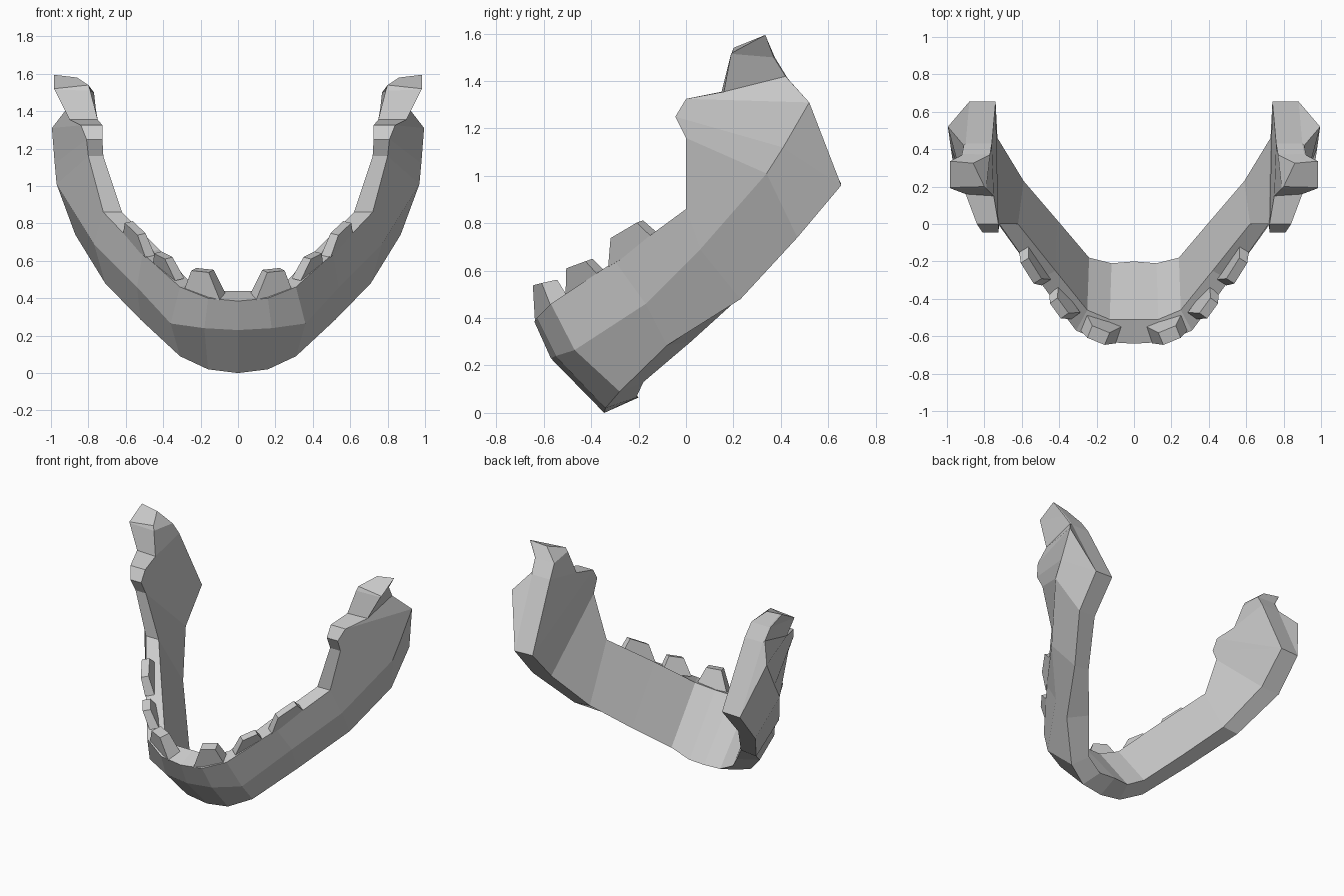
import bpy, bmesh
from math import cos, sin, radians
from mathutils import Vector

if "Cube" in bpy.data.objects:
    bpy.data.objects.remove(bpy.data.objects["Cube"])


def make_object(name, bm, mirror_merge=False):
    bmesh.ops.remove_doubles(bm, verts=bm.verts, dist=0.0005)
    bmesh.ops.recalc_face_normals(bm, faces=bm.faces)
    mesh = bpy.data.meshes.new(name)
    bm.to_mesh(mesh)
    bm.free()
    ob = bpy.data.objects.new(name, mesh)
    bpy.context.collection.objects.link(ob)
    mod = ob.modifiers.new("mirror", 'MIRROR')
    mod.use_mirror_merge = mirror_merge
    return ob


def loft(bm, rings, cap_start, cap_end):
    rows = [[bm.verts.new(p) for p in r] for r in rings]
    n = len(rows[0])
    for a, b in zip(rows, rows[1:]):
        for i in range(n):
            j = (i + 1) % n
            bm.faces.new((a[i], a[j], b[j], b[i]))
    if cap_start:
        bm.faces.new(rows[0])
    if cap_end:
        bm.faces.new(rows[-1])


# Each section: outer top, outer ridge, outer bottom, inner bottom, inner top
# Curved tooth-bearing body, from the chin backwards
body = [
    [(0, -.64, .385), (0, -.57, .23), (0, -.345, .0), (0, -.2, .065), (0, -.51, .44)],
    [(.16, -.63, .40), (.18, -.55, .24), (.16, -.34, .02), (.12, -.21, .065), (.13, -.51, .44)],
    [(.31, -.57, .46), (.36, -.47, .265), (.31, -.28, .09), (.24, -.18, .13), (.25, -.46, .48)],
    [(.51, -.30, .64), (.54, -.17, .46), (.52, -.08, .285), (.41, .02, .30), (.42, -.25, .66)],
    [(.72, 0, .86), (.77, .06, .69), (.71, .23, .48), (.59, .23, .49), (.62, 0, .86)],
]
# Rising branch, front knob, notch and hinge head
ramus = [
    [(.80, 0, 1.16), (.97, .34, 1.01), (.87, .47, .74), (.73, .46, .75), (.72, 0, 1.16)],
    [(.81, -.045, 1.25), (.98, .41, 1.12), (.88, .655, .96), (.74, .655, .965), (.725, -.045, 1.25)],
    [(.84, 0, 1.325), (.995, .52, 1.31), (.88, .655, .96), (.74, .655, .965), (.725, 0, 1.325)],
    [(.90, .16, 1.355), (.91, .42, 1.42), (.90, .43, 1.41), (.76, .43, 1.41), (.75, .15, 1.355)],
    [(.98, .19, 1.515), (.92, .37, 1.50), (.91, .375, 1.50), (.77, .37, 1.50), (.79, .19, 1.51)],
    [(.985, .195, 1.52), (.985, .335, 1.595), (.97, .335, 1.593), (.86, .325, 1.58), (.80, .20, 1.54)],
]
bm = bmesh.new()
loft(bm, body + ramus, False, True)
make_object("jaw_bone", bm, True)


# Blunt wedge teeth set along the top edge
def tooth(name, base, base_size, top, top_size, angle, slope):
    d = Vector((cos(radians(angle)), sin(radians(angle)), slope))
    w = Vector((sin(radians(angle)), -cos(radians(angle)), -.2))
    rings = []
    for c, (l, t) in ((base, base_size), (top, top_size)):
        rings.append([Vector(c) + d * l / 2 * a + w * t / 2 * b
                      for a, b in ((-1, -1), (1, -1), (1, 1), (-1, 1))])
    bm = bmesh.new()
    loft(bm, rings, True, True)
    make_object(name, bm)


tooth("front_tooth", (.18, -.55, .41), (.22, .10), (.19, -.595, .55), (.10, .07), 22, .1)
tooth("middle_tooth", (.37, -.41, .53), (.20, .06), (.40, -.45, .63), (.10, .05), 54, .3)
tooth("back_tooth", (.53, -.215, .68), (.23, .06), (.55, -.25, .775), (.13, .05), 58, .5)
